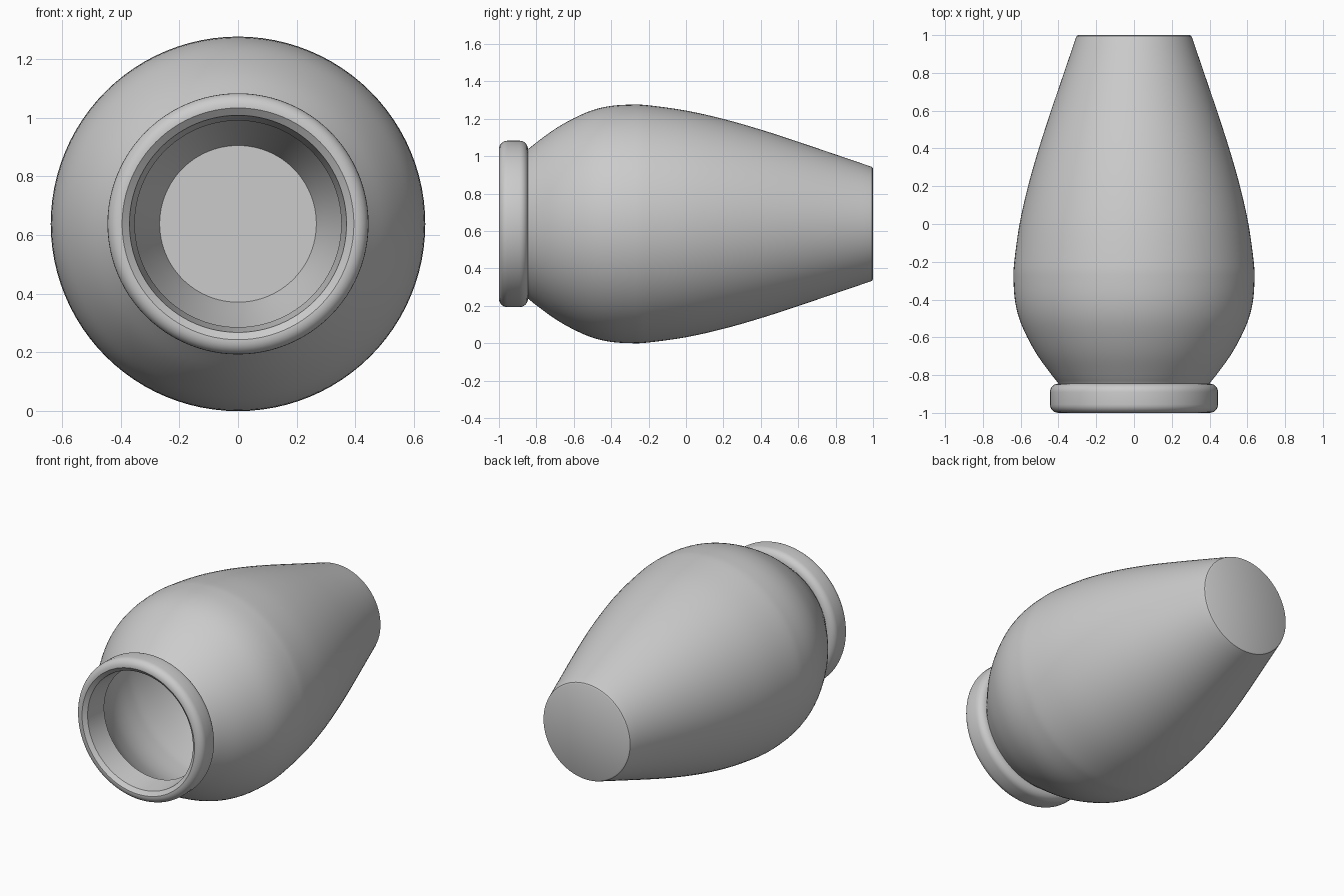
import bpy, bmesh, math
from mathutils import Matrix, Vector

if "Cube" in bpy.data.objects:
    bpy.data.objects.remove(bpy.data.objects["Cube"])

R = 0.638      # widest radius, also axis height
SEG = 96


def smooth(pts, n=4):
    """Catmull-Rom curve through (y, r) points."""
    p = [Vector(q) for q in pts]
    p = [2 * p[0] - p[1]] + p + [2 * p[-1] - p[-2]]
    out = []
    for a, b, c, d in zip(p, p[1:], p[2:], p[3:]):
        for k in range(n):
            t = k / n
            out.append(0.5 * (2 * b + (c - a) * t + (2 * a - 5 * b + 4 * c - d) * t**2
                              + (3 * b - a - 3 * c + d) * t**3))
    return [tuple(v) for v in out] + [tuple(pts[-1])]


def lathe(name, profile):
    """Spin a (y, r) profile about the horizontal axis at height R."""
    bm = bmesh.new()
    vs = [bm.verts.new((r, y, 0)) for y, r in profile]
    es = [bm.edges.new(e) for e in zip(vs, vs[1:])]
    bmesh.ops.spin(bm, geom=vs + es, cent=(0, 0, 0), axis=(0, 1, 0),
                   angle=2 * math.pi, steps=SEG, use_duplicate=False)
    bmesh.ops.remove_doubles(bm, verts=bm.verts, dist=1e-5)
    bmesh.ops.recalc_face_normals(bm, faces=bm.faces)
    bmesh.ops.transform(bm, matrix=Matrix.Translation((0, 0, R)), verts=bm.verts)
    me = bpy.data.meshes.new(name)
    bm.to_mesh(me)
    bm.free()
    ob = bpy.data.objects.new(name, me)
    bpy.context.collection.objects.link(ob)
    bpy.ops.object.select_all(action='DESELECT')
    ob.select_set(True)
    bpy.context.view_layer.objects.active = ob
    bpy.ops.object.shade_smooth_by_angle(angle=math.radians(30))


# Outer shell from neck to foot
shell = [(-0.84, 0.403), (-0.8, 0.435), (-0.7, 0.508), (-0.6, 0.565), (-0.5, 0.608),
         (-0.4, 0.631), (-0.29, R), (-0.2, 0.634), (0, 0.606), (0.2, 0.561),
         (0.4, 0.504), (0.6, 0.439), (0.8, 0.371), (0.985, 0.308)]
foot = [(0.995, 0.304), (1, 0.295), (1, 0)]

# Rounded collar at the mouth
arc = [math.radians(a) for a in range(0, 91, 15)]
collar = [(-0.955 - 0.045 * math.cos(a), 0.4 + 0.045 * math.sin(a)) for a in arc]
collar += [(-0.89 + 0.045 * math.sin(a), 0.4 + 0.045 * math.cos(a)) for a in arc]

# Inner wall, following the shell at a constant thickness, with a flat floor
mouth = [(-1, 0.395), (-0.98, 0.37), (-0.84, 0.352)]
inner = smooth([(y, r - 0.045) for y, r in shell[1:-1]] + [(0.96, 0.267)])
lathe("vase", [*mouth, *inner, (0.96, 0)][::-1] + collar + smooth(shell) + foot)
